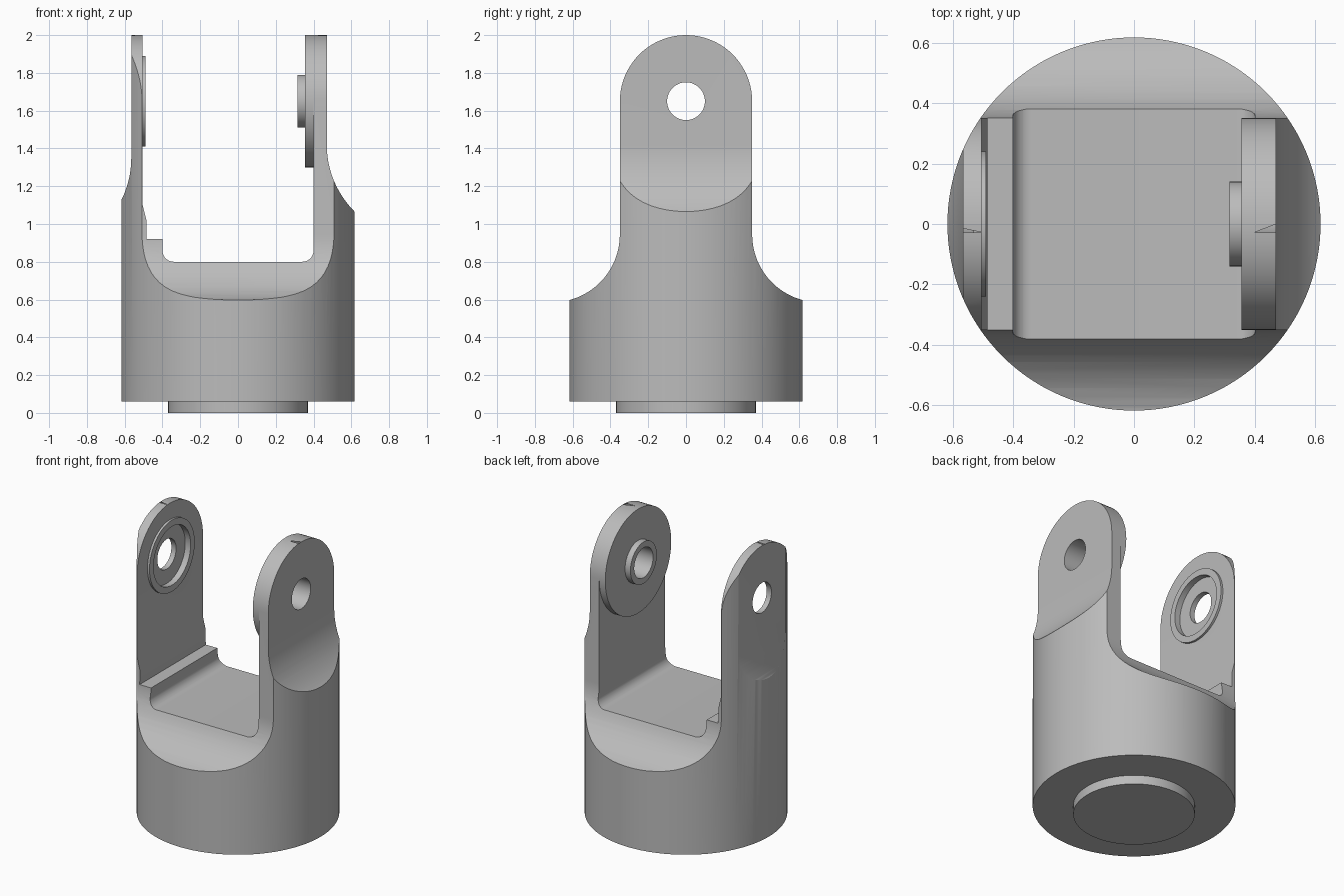
import bpy, bmesh
from math import sin, cos, pi, radians
from mathutils import Matrix, Vector

cube = bpy.data.objects.get("Cube")
if cube:
    bpy.data.objects.remove(cube, do_unlink=True)

grey = bpy.data.materials.new("plain grey")
grey.use_nodes = True
grey.diffuse_color = (0.5, 0.5, 0.5, 1)
grey.node_tree.nodes["Principled BSDF"].inputs["Base Color"].default_value = (0.5, 0.5, 0.5, 1)

RADIUS, ARM, PIVOT = 0.617, 0.35, 1.65
HOLE = 0.1


def make(name, bm):
    bmesh.ops.recalc_face_normals(bm, faces=bm.faces)
    mesh = bpy.data.meshes.new(name)
    bm.to_mesh(mesh)
    bm.free()
    mesh.materials.append(grey)
    ob = bpy.data.objects.new(name, mesh)
    bpy.context.collection.objects.link(ob)
    return ob


def arc(cx, cz, r, start, end, n=16):
    steps = [radians(start + (end - start) * i / n) for i in range(n + 1)]
    return [(cx + r * cos(a), cz + r * sin(a)) for a in steps]


def prism(name, points, axis):
    """Extrude a (horizontal, z) outline right through along x or y."""
    bm = bmesh.new()
    if axis == "x":
        verts, depth = [bm.verts.new((-1, h, z)) for h, z in points], Vector((2, 0, 0))
    else:
        verts, depth = [bm.verts.new((h, -1, z)) for h, z in points], Vector((0, 2, 0))
    face = bm.faces.new(verts)
    out = bmesh.ops.extrude_face_region(bm, geom=[face], use_keep_orig=True)
    moved = [g for g in out["geom"] if isinstance(g, bmesh.types.BMVert)]
    bmesh.ops.translate(bm, verts=moved, vec=depth)
    return make(name, bm)


def rod(name, r, lo, hi, along_x=False, n=96):
    bm = bmesh.new()
    place = Matrix.Translation((0, 0, (lo + hi) / 2))
    if along_x:
        place = Matrix.Translation(((lo + hi) / 2, 0, PIVOT)) @ Matrix.Rotation(pi / 2, 4, "Y")
    bmesh.ops.create_cone(bm, cap_ends=True, segments=n, radius1=r, radius2=r,
                          depth=hi - lo, matrix=place)
    return make(name, bm)


def ring(name, inner, outer, lo, hi, n=64):
    """Flat-sided ring around the pivot axis."""
    bm = bmesh.new()
    loops = []
    for x, r in ((lo, inner), (lo, outer), (hi, outer), (hi, inner)):
        loops.append([bm.verts.new((x, r * cos(2 * pi * i / n), PIVOT + r * sin(2 * pi * i / n)))
                      for i in range(n)])
    for a, b in zip(loops, loops[1:] + loops[:1]):
        for i in range(n):
            j = (i + 1) % n
            bm.faces.new((a[i], a[j], b[j], b[i]))
    return make(name, bm)


def cut(target, tool, operation="DIFFERENCE"):
    mod = target.modifiers.new("cut", "BOOLEAN")
    mod.operation, mod.solver, mod.object = operation, "EXACT", tool
    bpy.context.view_layer.update()
    graph = bpy.context.evaluated_depsgraph_get()
    result = bpy.data.meshes.new_from_object(target.evaluated_get(graph))
    target.modifiers.clear()
    target.data = result
    bpy.data.objects.remove(tool, do_unlink=True)


# Round body, trimmed to the shouldered outline with domed arms
body = rod("fork_body", RADIUS, 0.06, 2.1, n=128)
dome = arc(0, PIVOT, ARM, 0, 180, 40)
left_shoulder = arc(-0.71, 0.945, 0.36, 0, -90)
right_shoulder = [(-y, z) for y, z in reversed(left_shoulder)]
outline = ([(0.8, 0)] + [(0.8, 0.585)] + right_shoulder + dome
           + left_shoulder + [(-0.8, 0.585), (-0.8, 0)])
cut(body, prism("outline_tool", outline, "x"), "INTERSECT")

# Slot between the arms, with a ledge on one side and a filleted floor
slot = ([(0.40, 2.2), (-0.505, 2.2), (-0.505, 1.1), (-0.485, 1.02), (-0.485, 0.92), (-0.40, 0.92)]
        + arc(-0.34, 0.86, 0.06, 180, 270, 10) + arc(0.34, 0.86, 0.06, 270, 360, 10))
cut(body, prism("slot_tool", slot, "y"))

# Outer reliefs, sweeping out from each arm to the body wall
for side, face, start in ((1, 0.47, 1.42), (-1, 0.565, 1.35)):
    sweep = arc(face + 0.5, start, 0.5, 180, 240, 24)
    relief = [(face, 2.2)] + sweep + [(0.9, sweep[-1][1]), (0.9, 2.2)]
    cut(body, prism("relief_tool", [(side * x, z) for x, z in relief], "y"))

# Pivot holes and bearing recess
cut(body, rod("hole_tool", HOLE, -1, 1, True, 64))
cut(body, rod("recess_tool", 0.197, -0.53, -0.45, True, 64))

parts = [
    body,
    rod("base_spigot", 0.37, 0, 0.06),
    ring("pivot_disc", HOLE, ARM, 0.355, 0.40, 80),
    ring("pivot_boss", HOLE, 0.14, 0.315, 0.355),
    ring("bearing_rim", 0.197, 0.24, -0.505, -0.49),
]

# Smooth curved walls, crisp edges
bpy.ops.object.select_all(action="DESELECT")
for part in parts:
    part.select_set(True)
bpy.context.view_layer.objects.active = body
bpy.ops.object.shade_smooth_by_angle(angle=radians(25))
